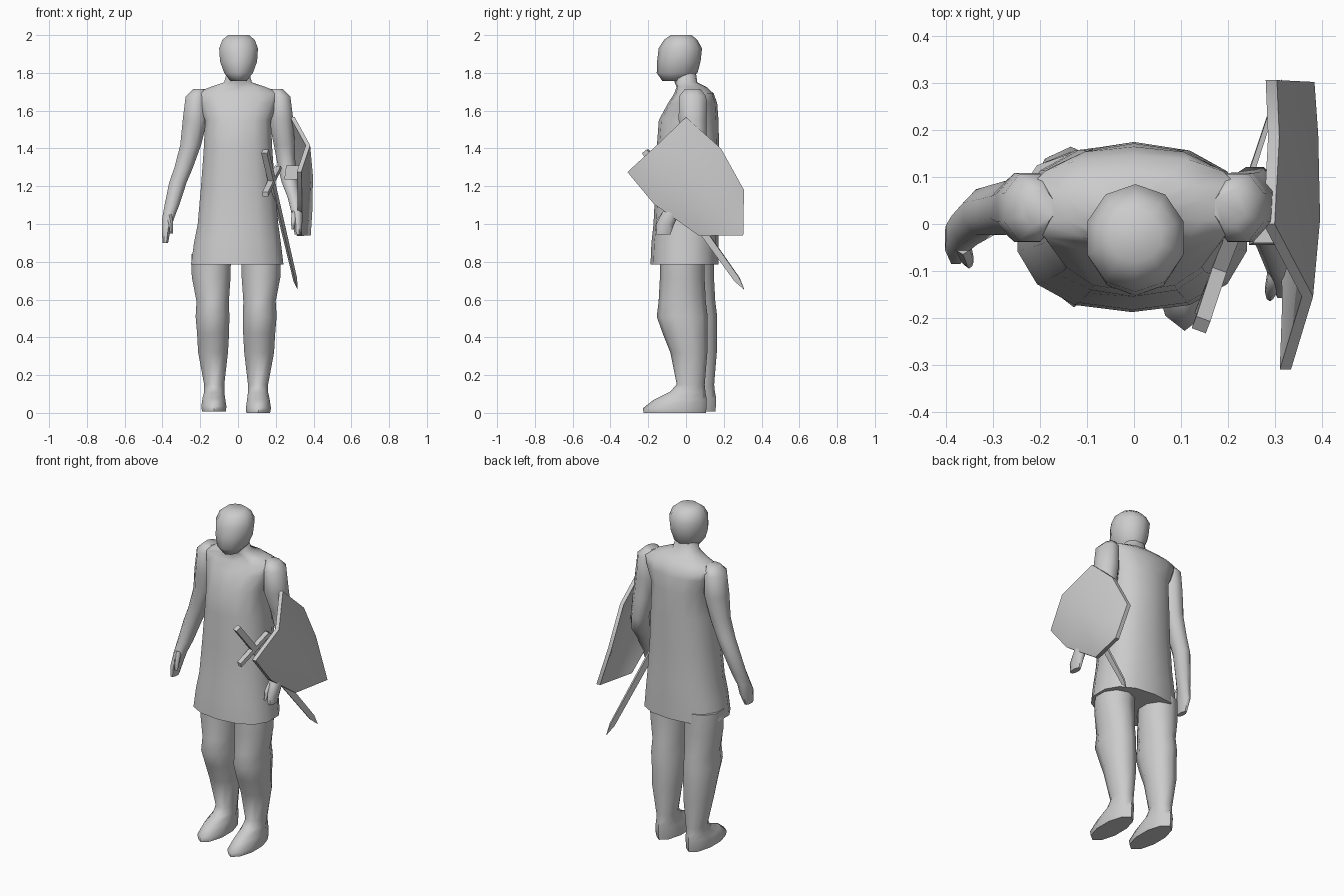
import bpy, bmesh, math
from mathutils import Vector

grey = bpy.data.materials.new("plain_grey")
grey.diffuse_color = (0.6, 0.6, 0.6, 1)


def finish(name, bm, angle=60):
    bmesh.ops.recalc_face_normals(bm, faces=bm.faces)
    me = bpy.data.meshes.new(name)
    bm.to_mesh(me)
    bm.free()
    me.materials.append(grey)
    ob = bpy.data.objects.new(name, me)
    bpy.context.collection.objects.link(ob)
    bpy.ops.object.select_all(action='DESELECT')
    ob.select_set(True)
    bpy.context.view_layer.objects.active = ob
    bpy.ops.object.shade_smooth_by_angle(angle=math.radians(angle))
    return ob


def skin(name, rings, angle=60):
    """Join rings of points into a capped tube."""
    bm = bmesh.new()
    vs = [[bm.verts.new(p) for p in r] for r in rings]
    n = len(rings[0])
    for a, b in zip(vs, vs[1:]):
        for i in range(n):
            j = (i + 1) % n
            bm.faces.new((a[i], a[j], b[j], b[i]))
    bm.faces.new(vs[0])
    bm.faces.new(vs[-1])
    return finish(name, bm, angle)


def loft(name, sections, n=10, power=1.0):
    """Level sections given as x, y, z, half width, half depth."""
    rings = []
    for x, y, z, rx, ry in sections:
        ring = []
        for i in range(n):
            t = 2 * math.pi * (i + 0.5) / n
            c, s = math.cos(t), math.sin(t)
            ring.append((x + rx * math.copysign(abs(c) ** power, c),
                         y + ry * math.copysign(abs(s) ** power, s), z))
        rings.append(ring)
    return skin(name, rings)


def bar(name, sections, u, v):
    """Four-sided bar; sections are centre, half size on u, half size on v."""
    return skin(name, [[p + u * a * su + v * b * sv for su, sv in
                        ((1, 1), (-1, 1), (-1, -1), (1, -1))]
                       for p, a, b in sections], 30)


# Tunic with shoulders and neck
loft("tunic", [
    (-.004, -.008, .785, .25, .18), (-.003, -.005, .90, .235, .178), (0, 0, 1.0, .218, .172),
    (0, .003, 1.2, .2, .165), (0, .01, 1.4, .185, .165), (0, .014, 1.55, .178, .158),
    (0, .035, 1.64, .215, .13), (0, .042, 1.69, .235, .105),
    (0, .03, 1.725, .15, .08), (0, .0, 1.75, .075, .06), (0, -.01, 1.82, .055, .06)], 14, .85)

# Head
loft("head", [
    (.003, -.055, 1.757, .045, .07), (.003, -.047, 1.80, .08, .108), (.003, -.038, 1.86, .103, .115),
    (.003, -.03, 1.93, .108, .115), (.003, -.028, 1.975, .09, .088), (.003, -.026, 2.0, .058, .055)], 10)

# Legs with feet: outer side, forward shift and sole height differ
for name, dx, dy, dz in (("left_leg", .112, 0, 0), ("right_leg", -.132, .05, .008)):
    s = 1 if dx > 0 else -1
    loft(name, [(dx + s * ox, y + dy, z + (dz if z < .1 else 0), rx, ry) for ox, y, z, rx, ry in (
        (-.005, -.06, 0.0, .066, .165), (-.004, -.06, .025, .07, .168), (-.004, -.03, .07, .063, .14),
        (-.006, .008, .11, .056, .095), (-.006, .025, .15, .056, .074), (0, .015, .32, .083, .098),
        (0, -.005, .42, .089, .118), (.003, -.02, .51, .094, .135), (.002, -.02, .59, .09, .125),
        (.01, -.02, .72, .108, .118), (.01, -.02, .84, .11, .118))], 10)

# Arms: shared shoulder, then a hanging arm and a bent shield arm
shoulder = [(.205, .035, 1.715, .035, .045), (.222, .035, 1.675, .06, .078), (.228, .035, 1.55, .07, .08)]
loft("right_arm", [(-x, y, z, a, b) for x, y, z, a, b in shoulder] + [
    (-.25, .035, 1.42, .06, .062), (-.287, .03, 1.3, .053, .057), (-.318, .025, 1.22, .05, .053),
    (-.35, 0, 1.1, .042, .047), (-.37, -.02, 1.03, .034, .045),
    (-.38, -.035, .97, .025, .055), (-.385, -.05, .9, .016, .035)], 8)
loft("left_arm", shoulder + [
    (.245, .055, 1.42, .06, .06), (.258, .07, 1.3, .05, .056), (.275, .04, 1.22, .047, .065),
    (.298, -.03, 1.14, .038, .058), (.312, -.08, 1.06, .032, .05),
    (.316, -.11, 1.0, .026, .052), (.316, -.12, .945, .018, .04)], 8)

# Thumbs
loft("right_thumb", [(-.365, -.045, 1.05, .018, .02), (-.355, -.075, 1.0, .014, .016),
                     (-.352, -.085, .95, .008, .01)], 6)
loft("left_thumb", [(.3, -.1, 1.07, .016, .02), (.292, -.14, 1.02, .014, .016),
                    (.29, -.155, .97, .008, .01)], 6)

# Shield: three rows across the bent ridge and a lower tip (y, z, x)
rows = [((0, 1.566, .30), (-.155, 1.417, .382), (-.31, 1.275, .335)),
        ((.185, 1.40, .31), (.01, 1.25, .397), (-.17, 1.106, .34)),
        ((.307, 1.18, .305), (.19, 1.06, .393), (.07, .937, .335))]
bm = bmesh.new()
grid = [[bm.verts.new((x, y, z)) for y, z, x in r] for r in rows]
tip = bm.verts.new((.385, .303, .94))
for a, b in zip(grid, grid[1:]):
    for i in range(2):
        bm.faces.new((a[i], b[i], b[i + 1], a[i + 1]))
bm.faces.new((grid[2][0], tip, grid[2][1]))
bm.faces.new((grid[2][1], tip, grid[2][2]))
back = bmesh.ops.extrude_face_region(bm, geom=bm.faces[:], use_keep_orig=True)["geom"]
bmesh.ops.translate(bm, vec=(-.024, 0, 0), verts=[g for g in back if isinstance(g, bmesh.types.BMVert)])
finish("shield", bm, 50)

# Strap holding the shield to the forearm
X, Y = Vector((1, 0, 0)), Vector((0, 1, 0))
bar("shield_strap", [(Vector((.30, -.01, 1.235)), .055, .035),
                     (Vector((.30, -.01, 1.31)), .045, .03)], X, Y)

# Sword: grip, cross guard and tapered blade along one axis
top, end = Vector((.143, -.215, 1.385)), Vector((.315, .307, .655))
axis = (end - top).normalized()
wide = Vector((.07, .18, .145))
wide = (wide - axis * wide.dot(axis)).normalized()
thin = axis.cross(wide)
length = (end - top).length
at = lambda t: top + axis * length * t
bar("sword_grip", [(at(0), .017, .016), (at(.2), .017, .016)], wide, thin)
bar("sword_guard", [(at(.2), .115, .016), (at(.225), .125, .016)], wide, thin)
bar("sword_blade", [(at(.22), .022, .007), (at(.93), .016, .005), (at(1), .001, .001)], wide, thin)
